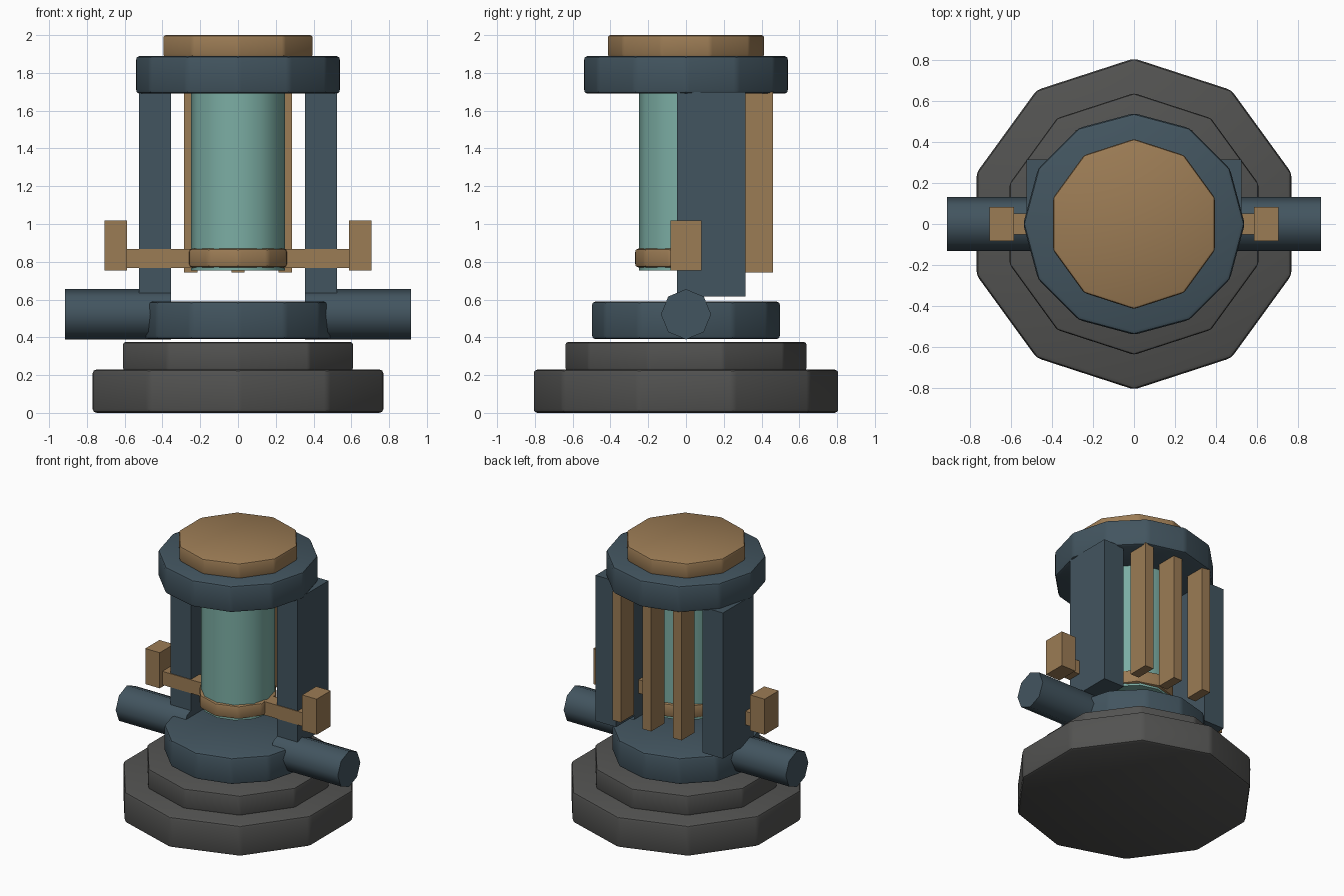
import bpy, bmesh, math
from mathutils import Matrix

if "Cube" in bpy.data.objects:
    bpy.data.objects.remove(bpy.data.objects["Cube"])


def material(name, rgb):
    m = bpy.data.materials.new(name)
    m.diffuse_color = (*rgb, 1)
    m.use_nodes = True
    m.node_tree.nodes["Principled BSDF"].inputs["Base Color"].default_value = m.diffuse_color
    return m


STONE = material("dark_stone", (0.085, 0.085, 0.082))
STEEL = material("blue_steel", (0.055, 0.09, 0.115))
BRASS = material("brass", (0.33, 0.2, 0.09))
GLASS = material("teal_glass", (0.2, 0.42, 0.37))


def finish(bm, name, mat, smooth=None):
    me = bpy.data.meshes.new(name)
    bm.to_mesh(me)
    bm.free()
    me.materials.append(mat)
    ob = bpy.data.objects.new(name, me)
    bpy.context.collection.objects.link(ob)
    if smooth:
        bpy.ops.object.select_all(action='DESELECT')
        ob.select_set(True)
        bpy.context.view_layer.objects.active = ob
        bpy.ops.object.shade_smooth_by_angle(angle=math.radians(smooth))
    return ob


def disc(name, mat, sides, r, z0, z1, bevel=0.0):
    """Upright prism with a corner on the y axis and softened edges."""
    bm = bmesh.new()
    bmesh.ops.create_cone(bm, cap_ends=True, segments=sides, radius1=r, radius2=r,
                          depth=z1 - z0, matrix=Matrix.Translation((0, 0, (z0 + z1) / 2)))
    if bevel:
        bmesh.ops.bevel(bm, geom=bm.edges[:], offset=bevel, offset_type='OFFSET',
                        segments=2, profile=0.5, affect='EDGES', clamp_overlap=True)
    return finish(bm, name, mat, 40)


def box(name, mat, x, y, z):
    """Box given by its (min, max) range on each axis."""
    bm = bmesh.new()
    bmesh.ops.create_cube(bm, size=1)
    for v in bm.verts:
        v.co = [lo + (c + 0.5) * (hi - lo) for c, (lo, hi) in zip(v.co, (x, y, z))]
    return finish(bm, name, mat)


# stepped base and collar
disc("base_lower", STONE, 10, 0.81, 0.0, 0.23, 0.022)
disc("base_upper", STONE, 10, 0.64, 0.225, 0.375, 0.014)
disc("collar", STEEL, 12, 0.5, 0.39, 0.59, 0.02)

# glass tube and its clamp ring
disc("glass_tube", GLASS, 12, 0.25, 0.755, 1.70)
disc("clamp_ring", BRASS, 10, 0.272, 0.77, 0.87, 0.018)

# head and lid
disc("head_ring", STEEL, 12, 0.542, 1.69, 1.89, 0.02)
disc("lid", BRASS, 10, 0.416, 1.885, 2.0, 0.014)

# mirrored side parts
for side, s in (("left", -1), ("right", 1)):
    def span(a, b):
        return tuple(sorted((s * a, s * b)))

    box(f"{side}_pillar", STEEL, span(0.355, 0.525), (-0.047, 0.315), (0.615, 1.70))
    box(f"{side}_arm", BRASS, span(0.2, 0.6), (-0.052, 0.052), (0.767, 0.868))
    box(f"{side}_handle", BRASS, span(0.587, 0.706), (-0.083, 0.083), (0.753, 1.018))

    # side pipe, octagonal with a corner on top
    bm = bmesh.new()
    bmesh.ops.create_cone(bm, cap_ends=True, segments=8, radius1=0.133, radius2=0.133, depth=0.56,
                          matrix=Matrix.Translation((s * 0.635, 0, 0.522)) @ Matrix.Rotation(math.pi / 2, 4, 'Y'))
    finish(bm, f"{side}_pipe", STEEL, 50)

# three slats at the back
for i, x in enumerate((-0.25, 0, 0.25)):
    box(f"back_slat_{i + 1}", BRASS, (x - 0.035, x + 0.035), (0.305, 0.46), (0.742, 1.70))
